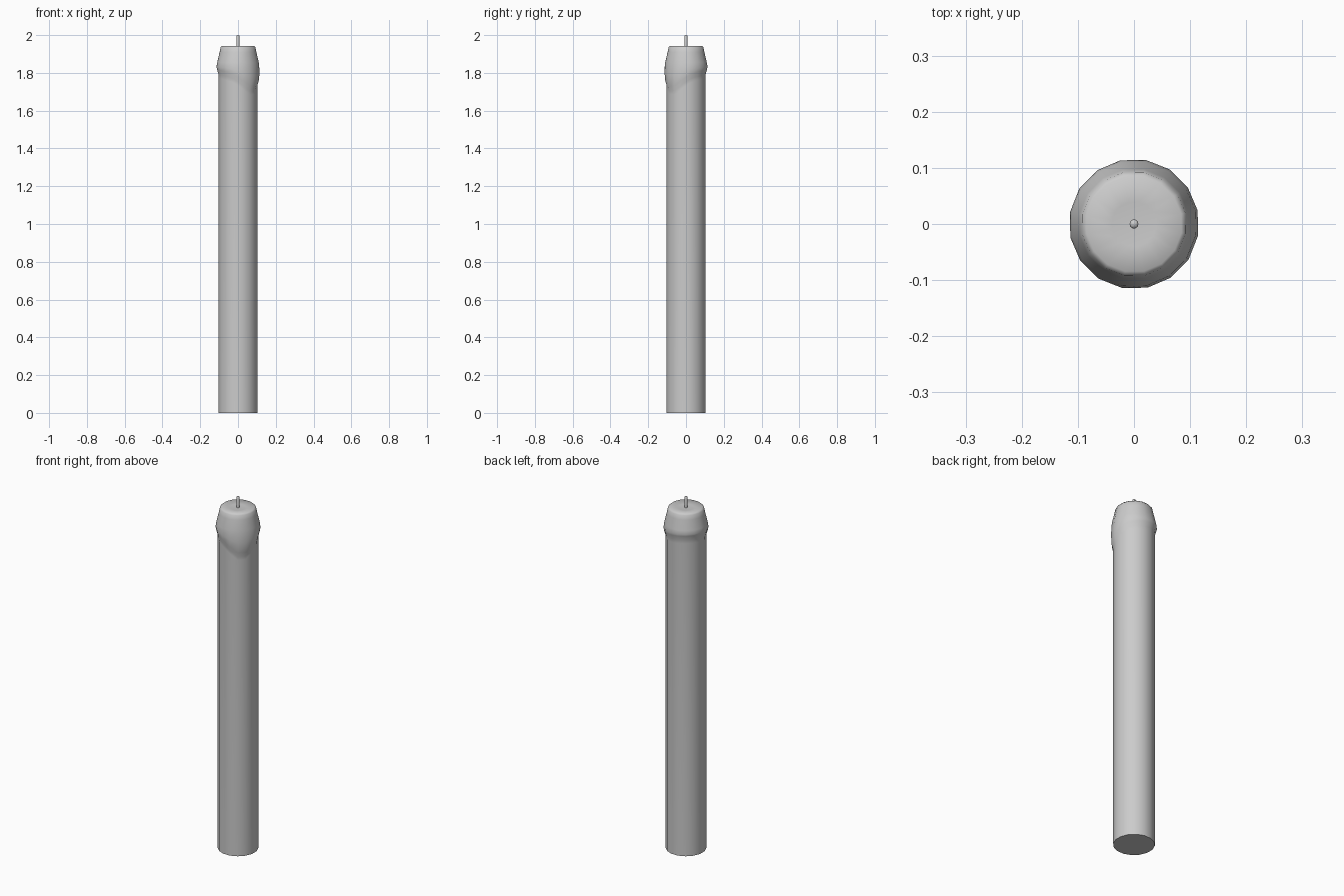
import bpy, bmesh, math

if "Cube" in bpy.data.objects:
    bpy.data.objects.remove(bpy.data.objects["Cube"])

SIDES = 16
OFFSET = math.radians(12)


def drip_bottom(a):
    """Height of the melted wax edge, running lowest at the front right."""
    d = math.atan2(math.sin(a + math.pi / 4), math.cos(a + math.pi / 4))
    return 1.785 - 0.015 * math.cos(d) - 0.07 * math.exp(-(d / 0.7) ** 2)


def loft(name, rings, sides, offset=0.0):
    """Skin a stack of rings; each ring maps an angle to (radius, z)."""
    bm = bmesh.new()
    loops = []
    for ring in rings:
        loop = []
        for i in range(sides):
            a = offset + 2 * math.pi * i / sides
            r, z = ring(a)
            loop.append(bm.verts.new((r * math.cos(a), r * math.sin(a), z)))
        loops.append(loop)
    for lo, hi in zip(loops, loops[1:]):
        for i in range(sides):
            j = (i + 1) % sides
            bm.faces.new((lo[i], lo[j], hi[j], hi[i]))
    bm.faces.new(loops[0][::-1])
    bm.faces.new(loops[-1])
    bmesh.ops.recalc_face_normals(bm, faces=bm.faces)
    mesh = bpy.data.meshes.new(name)
    bm.to_mesh(mesh)
    bm.free()
    ob = bpy.data.objects.new(name, mesh)
    bpy.context.collection.objects.link(ob)
    bpy.ops.object.select_all(action='DESELECT')
    ob.select_set(True)
    bpy.context.view_layer.objects.active = ob
    bpy.ops.object.shade_smooth_by_angle(angle=math.radians(70))
    return ob


# Wax column with the melted, dripping collar
loft("candle_wax", [
    lambda a: (0.105, 0.0),
    lambda a: (0.105, drip_bottom(a) - 0.02),
    lambda a: (0.106, drip_bottom(a)),
    lambda a: (0.113, drip_bottom(a) + 0.025),
    lambda a: (0.116, 0.5 * (drip_bottom(a) + 0.05) + 0.5 * 1.82),
    lambda a: (0.112, 1.855),
    lambda a: (0.099, 1.91),
    lambda a: (0.094, 1.935),
    lambda a: (0.086, 1.943),
    lambda a: (0.04, 1.938),
], SIDES, OFFSET)

# Wick
loft("wick", [
    lambda a: (0.008, 1.92),
    lambda a: (0.008, 1.995),
    lambda a: (0.006, 2.0),
], 10)
